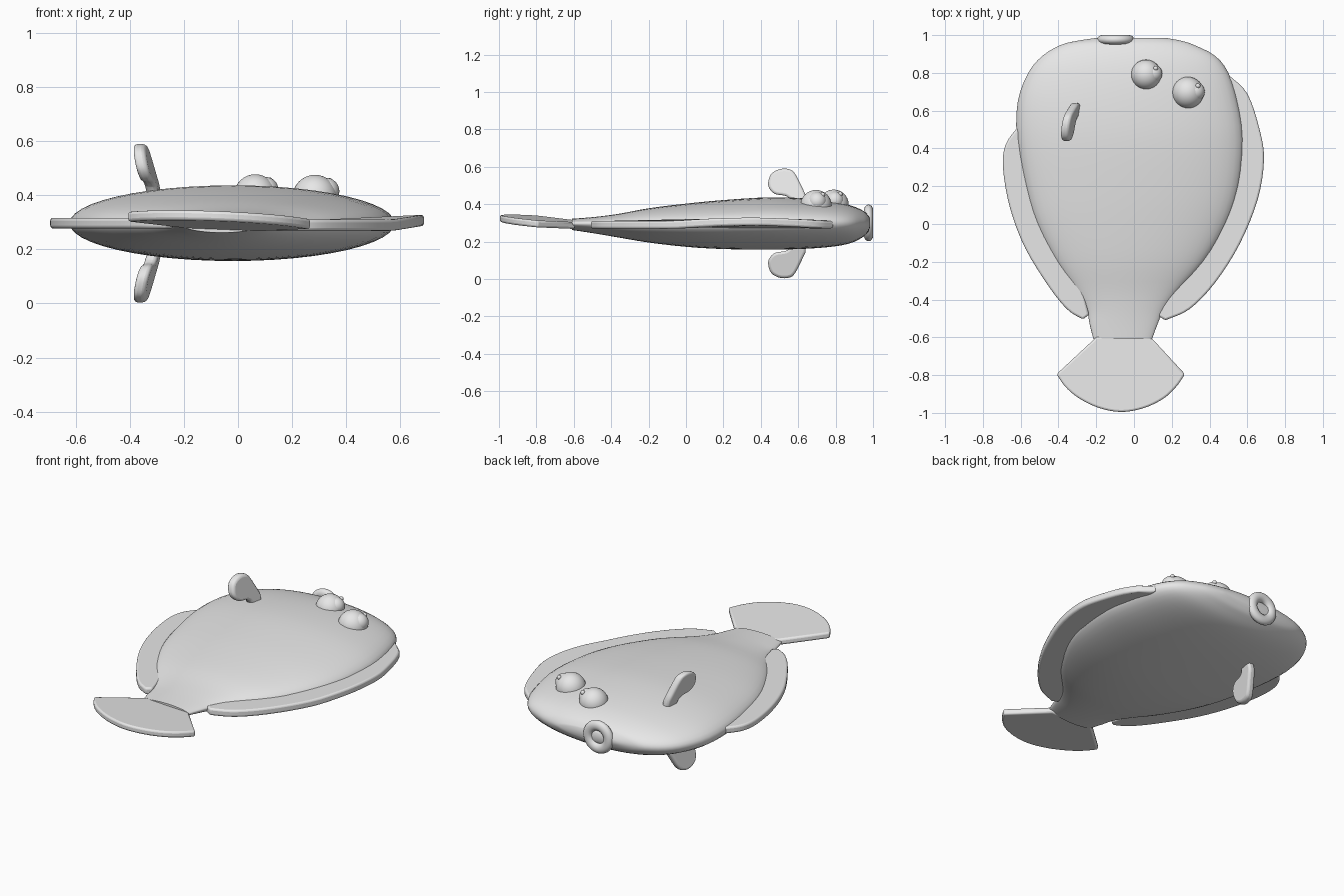
import bpy, bmesh, math
from mathutils import Vector

if "Cube" in bpy.data.objects:
    bpy.data.objects.remove(bpy.data.objects["Cube"])

MID = 0.297  # height of the body's rim

grey = bpy.data.materials.new("plain grey")
grey.diffuse_color = (0.8, 0.8, 0.8, 1)
grey.use_nodes = True
grey.node_tree.nodes["Principled BSDF"].inputs["Base Color"].default_value = grey.diffuse_color


def finish(obj, angle=45):
    obj.data.materials.append(grey)
    bpy.ops.object.select_all(action='DESELECT')
    bpy.context.view_layer.objects.active = obj
    obj.select_set(True)
    bpy.ops.object.shade_smooth_by_angle(angle=math.radians(angle))
    return obj


def from_bmesh(name, bm):
    bmesh.ops.recalc_face_normals(bm, faces=bm.faces)
    mesh = bpy.data.meshes.new(name)
    bm.to_mesh(mesh)
    bm.free()
    obj = bpy.data.objects.new(name, mesh)
    bpy.context.collection.objects.link(obj)
    return obj


def smooth_path(points, steps=4):
    """Smooth curve through a list of points of any dimension."""
    pts = [Vector(p) for p in points]
    pts = [2 * pts[0] - pts[1]] + pts + [2 * pts[-1] - pts[-2]]
    out = []
    for a, b, c, d in zip(pts, pts[1:], pts[2:], pts[3:]):
        for i in range(steps):
            t = i / steps
            out.append(0.5 * (2 * b + (c - a) * t + (2 * a - 5 * b + 4 * c - d) * t * t
                              + (3 * b - a - 3 * c + d) * t ** 3))
    return out + [pts[-2]]


def plate(name, outer, inner, place, thick, bevel=0.011):
    """Thin fin: smoothed outer edge, straight inner edge, mapped by place()."""
    outline = smooth_path(outer) + [Vector(p) for p in inner]
    bm = bmesh.new()
    low, high = [[bm.verts.new(place(u, v, s * thick / 2)) for u, v in outline] for s in (-1, 1)]
    bm.faces.new(low)
    bm.faces.new(high)
    n = len(outline)
    for i in range(n):
        j = (i + 1) % n
        bm.faces.new((low[i], low[j], high[j], high[i]))
    obj = from_bmesh(name, bm)
    mod = obj.modifiers.new("rounded rim", 'BEVEL')
    mod.width, mod.segments = bevel, 3
    mod.limit_method, mod.angle_limit = 'ANGLE', math.radians(50)
    return finish(obj)


# Body: lens-shaped sections; left x, right x, bottom z and top z by station
ys = (0.985, 0.97, 0.947, 0.89, 0.80, 0.65, 0.45, 0.2, 0, -0.2, -0.35, -0.45, -0.53, -0.61)
left = (-.2, -.3, -.39, -.485, -.56, -.615, -.62, -.577, -.518, -.415, -.31, -.252, -.235, -.215)
right = (.17, .25, .32, .43, .50, .55, .58, .557, .49, .37, .235, .16, .125, .095)
bottom = (.275, .245, .225, .195, .175, .162, .157, .16, .172, .195, .22, .237, .25, .262)
top = (.325, .345, .365, .39, .412, .43, .437, .422, .403, .378, .35, .336, .328, .322)
bm = bmesh.new()
rings = []
edge = [smooth_path(list(zip(ys, side)), 3) for side in (left, right, bottom, top)]
for l, r, b, t in zip(*edge):
    ring = []
    for k in range(48):
        a = 2 * math.pi * k / 48
        height = (t[1] - MID) if math.sin(a) > 0 else (MID - b[1])
        x = (l[1] + r[1]) / 2 + (r[1] - l[1]) / 2 * math.cos(a)
        ring.append(bm.verts.new((x, l[0], MID + height * math.sin(a))))
    rings.append(ring)
for a, b in zip(rings, rings[1:]):
    for k in range(48):
        j = (k + 1) % 48
        bm.faces.new((a[k], a[j], b[j], b[k]))
bm.faces.new(rings[0])
bm.faces.new(rings[-1])
finish(from_bmesh("body", bm), 60)

# Long fins along both edges of the body
plate("left_edge_fin",
      [(-.61, .52), (-.68, .42), (-.693, .29), (-.655, .08), (-.575, -.13),
       (-.445, -.34), (-.35, -.455), (-.27, -.505)],
      [(-.238, -.48), (-.27, -.36), (-.35, -.22), (-.46, 0), (-.53, .2), (-.56, .45)],
      lambda x, y, w: (x, y, MID + w), 0.04)
plate("right_edge_fin",
      [(.50, .79), (.6, .69), (.665, .5), (.688, .34), (.655, .13), (.56, -.105),
       (.43, -.31), (.295, -.45), (.165, -.51)],
      [(.128, -.485), (.19, -.36), (.30, -.22), (.43, 0), (.50, .2), (.52, .4), (.49, .6)],
      lambda x, y, w: (x, y, 0.29 + 0.16 * max(0, x - 0.58) + w), 0.042)

# Tail fan, tilted slightly
arc = [(-.41, -.795), (-.365, -.86), (-.295, -.92), (-.19, -.972), (-.07, -.995),
       (.05, -.975), (.155, -.925), (.225, -.86), (.27, -.795)]
plate("tail_fin", arc, [(.085, -.595), (-.195, -.595)],
      lambda x, y, w: (x, y, 0.292 + 0.08 * (-0.6 - y) - 0.04 * (x + 0.07) + w), 0.037)

# Paddle fins above and below the body
paddle = [(.555, .43), (.53, .445), (.475, .455), (.445, .485), (.44, .52), (.457, .563),
          (.5, .587), (.55, .587), (.585, .56), (.64, .45)]
for name, s in (("upper_paddle_fin", 1), ("lower_paddle_fin", -1)):
    plate(name, paddle, [(.64, .39), (.57, .39)],
          lambda y, z, w: (-.34 - .22 * (z - .5) + .15 * (y - .54) + w, y, MID + s * (z - MID)),
          0.045, 0.014)


def ball(name, centre, radius):
    bpy.ops.mesh.primitive_uv_sphere_add(segments=32, ring_count=16, radius=radius, location=centre)
    bpy.context.object.name = name
    return finish(bpy.context.object)


# Eyes on the upper side, each with a raised pupil and a tiny glint bead
for name, centre, r in (("left", (.064, .79, .398), .08), ("right", (.285, .695, .392), .084)):
    c = Vector(centre)
    ball(name + "_eye", c, r)
    ball(name + "_pupil", c + Vector((.78, .12, .45)).normalized() * r * 0.55, r * 0.6)
    ball(name + "_glint", c + Vector((.62, .42, .68)).normalized() * r * 1.04, 0.013)

# Mouth ring at the nose
bpy.ops.mesh.primitive_torus_add(major_radius=0.068, minor_radius=0.03, major_segments=40,
                                 minor_segments=16, location=(-0.097, 0.976, 0.3),
                                 rotation=(math.pi / 2, 0, 0))
mouth = bpy.context.object
mouth.name = "mouth"
mouth.scale = (1, 1, 0.82)
finish(mouth)
